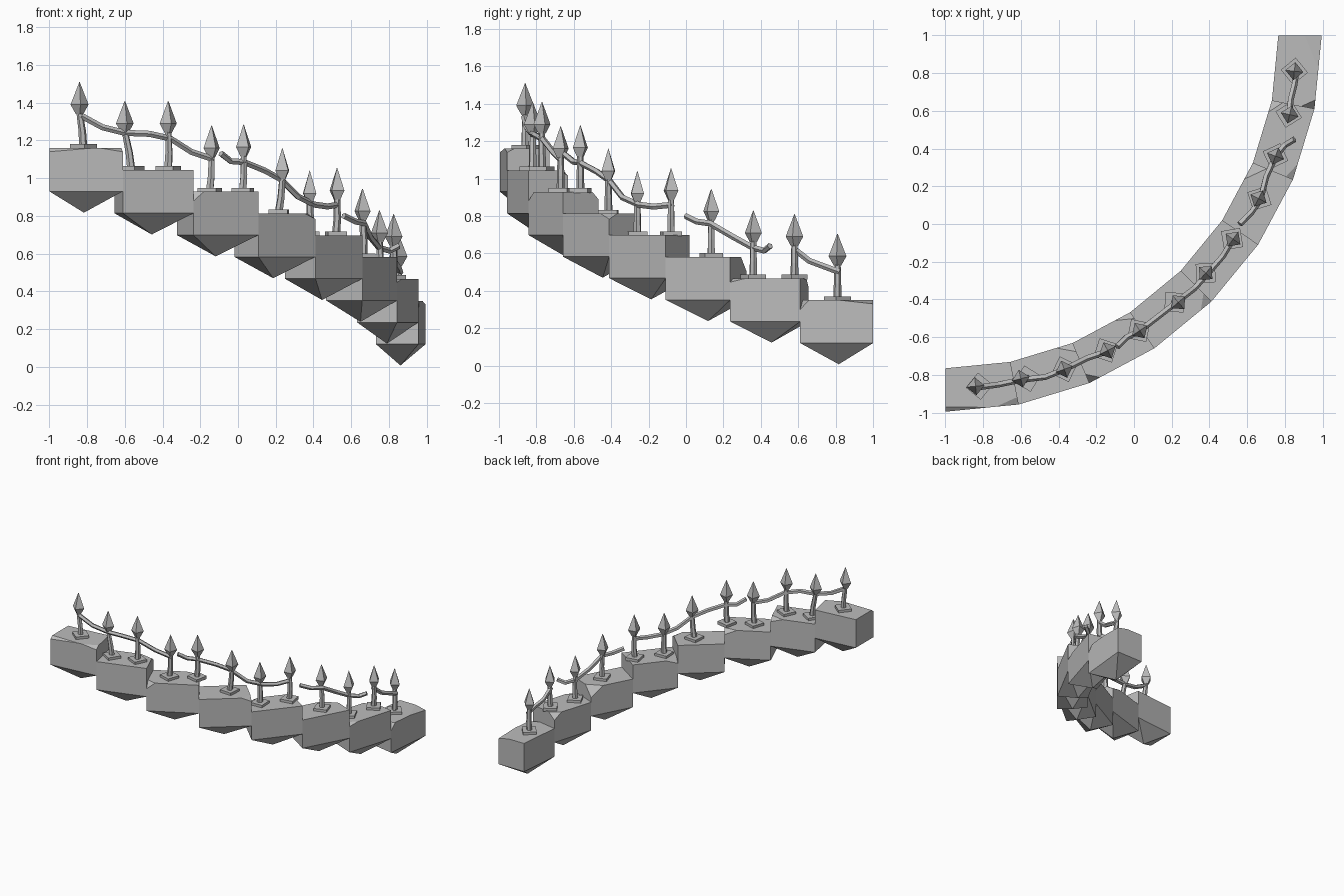
import bpy, bmesh, math
from mathutils import Vector, Matrix

cube = bpy.data.objects.get("Cube")
if cube:
    bpy.data.objects.remove(cube, do_unlink=True)

stone = bpy.data.materials.new("grey_stone")
stone.use_nodes = True
COLOUR = (0.5, 0.5, 0.5, 1)
stone.diffuse_color = COLOUR
stone.node_tree.nodes["Principled BSDF"].inputs["Base Color"].default_value = COLOUR

STEPS = 8
SWEEP = math.pi / 2 / STEPS
INNER, OUTER = 1.765, 1.995
TOP, DROP = 1.16, 0.1157


def finish(bm, name):
    bmesh.ops.recalc_face_normals(bm, faces=bm.faces)
    mesh = bpy.data.meshes.new(name)
    bm.to_mesh(mesh)
    bm.free()
    mesh.materials.append(stone)
    ob = bpy.data.objects.new(name, mesh)
    bpy.context.collection.objects.link(ob)
    return ob


def on_arc(radius, angle, z):
    # The stair turns a quarter circle about (-1, 1)
    return Vector((radius * math.sin(angle) - 1, 1 - radius * math.cos(angle), z))


def loft(bm, rings, cap=True):
    loops = [[bm.verts.new(p) for p in ring] for ring in rings]
    n = len(loops[0])
    for a, b in zip(loops, loops[1:]):
        for i in range(n):
            bm.faces.new((a[i], a[(i + 1) % n], b[(i + 1) % n], b[i]))
    if cap:
        bm.faces.new(loops[0])
        bm.faces.new(loops[-1])
    return loops


def chip(bm, a, b, c):
    # Slice a corner off along the plane through three points
    a, b, c = Vector(a), Vector(b), Vector(c)
    normal = (b - a).cross(c - a)
    if normal.z < 0:
        normal.negate()
    cut = bmesh.ops.bisect_plane(bm, geom=bm.verts[:] + bm.edges[:] + bm.faces[:],
                                 plane_co=a, plane_no=normal, clear_outer=True)
    edges = [e for e in cut["geom_cut"] if isinstance(e, bmesh.types.BMEdge)]
    if edges:
        bmesh.ops.holes_fill(bm, edges=edges, sides=0)


# Chipped corners: step -> (outer side, far end, length along, width across, depth)
CHIPS = {
    0: [(True, False, 0.3, 0.025, 0.02), (True, True, 0.15, 0.04, 0.02)],
    1: [(False, True, 0.08, 0.05, 0.03)],
    2: [(True, False, 0.07, 0.05, 0.05), (False, True, 0.08, 0.04, 0.04)],
    3: [(True, True, 0.08, 0.06, 0.03)],
    4: [(False, False, 0.08, 0.06, 0.03)],
    5: [(False, True, 0.09, 0.08, 0.08)],
    6: [(False, True, 0.06, 0.06, 0.05), (True, False, 0.1, 0.04, 0.02)],
    7: [(True, False, 0.05, 0.07, 0.05), (True, True, 0.2, 0.09, 0.02)],
}

# Stone steps: wedge blocks with a pointed underside
for i in range(STEPS):
    a0, a1 = i * SWEEP, (i + 1) * SWEEP
    top = TOP - i * DROP
    plan = ((INNER, a0), (OUTER, a0), (OUTER, a1), (INNER, a1))
    bm = bmesh.new()
    loops = loft(bm, [[on_arc(r, a, z) for r, a in plan] for z in (top - 0.23, top)], cap=False)
    bm.faces.new(loops[1])
    apex = bm.verts.new(on_arc(1.87, (a0 + a1) / 2, top - 0.343))
    for k in range(4):
        bm.faces.new((loops[0][k], loops[0][(k + 1) % 4], apex))
    for outer, far, along, across, depth in CHIPS[i]:
        r, a = (OUTER if outer else INNER), (a1 if far else a0)
        inward = -across if outer else across
        turn = (-along if far else along) / r
        chip(bm, on_arc(r, a + turn, top), on_arc(r + inward, a, top), on_arc(r, a, top - depth))
    finish(bm, f"step_{i + 1}")

# Fence posts: base x, y, lean in x, step number, tip height
POSTS = [
    (-0.82, -0.86, -0.02, 0, 1.51), (-0.565, -0.82, -0.035, 1, 1.41),
    (-0.37, -0.77, 0, 1, 1.41), (-0.15, -0.67, 0.01, 2, 1.28),
    (0.025, -0.565, 0.005, 2, 1.285), (0.215, -0.415, 0.02, 3, 1.16),
    (0.38, -0.26, 0, 4, 1.04), (0.52, -0.08, 0.005, 4, 1.055),
    (0.665, 0.135, -0.005, 5, 0.945), (0.75, 0.36, 0, 6, 0.83),
    (0.82, 0.58, 0.005, 6, 0.81), (0.85, 0.81, 0, 7, 0.705),
]


def ring(centre, radius, sides, yaw):
    return [centre + Vector((radius * math.cos(yaw + math.tau * k / sides),
                             radius * math.sin(yaw + math.tau * k / sides), 0))
            for k in range(sides)]


for n, (x, y, lean, step, tip) in enumerate(POSTS, 1):
    z = TOP - step * DROP
    yaw = math.atan2(x + 1, 1 - y)
    foot, head = Vector((x, y, z)), Vector((x + lean, y, tip))

    # Square foot plate set cornerwise
    bm = bmesh.new()
    loft(bm, [ring(foot + Vector((0, 0, h)), 0.072, 4, yaw) for h in (-0.005, 0.02)])
    finish(bm, f"post_base_{n}")

    # Slightly bent shaft
    neck = head - Vector((0, 0, 0.16))
    bm = bmesh.new()
    loft(bm, [ring(foot.lerp(neck, t) + Vector((bend, 0, 0)), r, 6, yaw)
              for t, r, bend in ((0.05, 0.022, 0), (0.45, 0.02, 0.004), (1, 0.017, 0))])
    finish(bm, f"post_shaft_{n}")

    # Four-sided spear head
    bm = bmesh.new()
    loft(bm, [ring(head - Vector((0, 0, d)), r, 4, yaw)
              for d, r in ((0.17, 0.02), (0.12, 0.048), (0, 0.001))])
    finish(bm, f"spear_head_{n}")

# Sagging rails broken into four runs
RAILS = [
    [(-0.83, -0.865, 1.33), (-0.72, -0.85, 1.27), (-0.6, -0.825, 1.24), (-0.47, -0.81, 1.235),
     (-0.36, -0.765, 1.21), (-0.25, -0.71, 1.14), (-0.13, -0.67, 1.1)],
    [(-0.09, -0.65, 1.13), (-0.04, -0.6, 1.09), (0.03, -0.565, 1.085), (0.14, -0.48, 1.04),
     (0.23, -0.41, 0.99), (0.32, -0.34, 0.9), (0.4, -0.25, 0.86), (0.47, -0.17, 0.85),
     (0.53, -0.07, 0.86)],
    [(0.56, 0, 0.8), (0.62, 0.06, 0.77), (0.67, 0.13, 0.76), (0.7, 0.25, 0.69),
     (0.75, 0.36, 0.63), (0.8, 0.42, 0.615), (0.85, 0.45, 0.64)],
    [(0.82, 0.57, 0.63), (0.83, 0.66, 0.56), (0.85, 0.74, 0.53), (0.86, 0.82, 0.5)],
]
for n, path in enumerate(RAILS, 1):
    pts = [Vector(p) for p in path]
    bm = bmesh.new()
    rings = []
    for k, p in enumerate(pts):
        along = (pts[min(k + 1, len(pts) - 1)] - pts[max(k - 1, 0)]).normalized()
        side = along.cross(Vector((0, 0, 1))).normalized()
        up = side.cross(along)
        rings.append([p + 0.017 * (math.cos(t) * side + math.sin(t) * up)
                      for t in (math.tau * j / 5 for j in range(5))])
    loft(bm, rings)
    finish(bm, f"rail_{n}")
